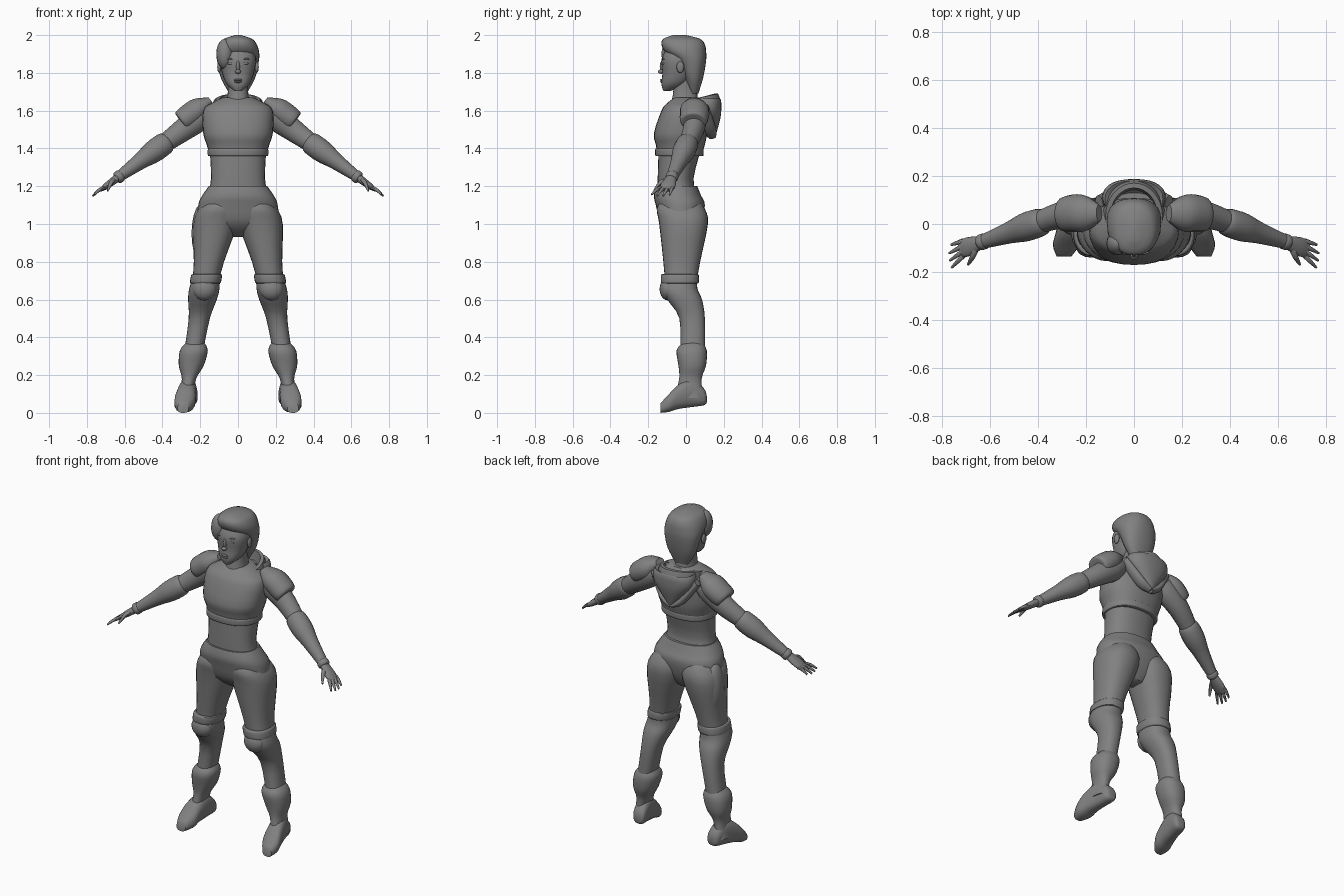
import bpy
import bmesh
from math import sin, cos, pi, copysign
from mathutils import Vector

cube = bpy.data.objects.get("Cube")
if cube:
    bpy.data.objects.remove(cube, do_unlink=True)

# One flat colour for the whole figure
grey = bpy.data.materials.new("plain_grey")
grey.use_nodes = True
grey.diffuse_color = (.22, .22, .22, 1)
grey.node_tree.nodes["Principled BSDF"].inputs["Base Color"].default_value = grey.diffuse_color

X, Y, Z = Vector((1, 0, 0)), Vector((0, 1, 0)), Vector((0, 0, 1))
parts = []


def finish(name, mesh_builder, mirror):
    """Turn a bmesh into a named object, mirrored across x when asked."""
    bmesh.ops.recalc_face_normals(mesh_builder, faces=mesh_builder.faces)
    mesh = bpy.data.meshes.new(name)
    mesh_builder.to_mesh(mesh)
    mesh_builder.free()
    mesh.materials.append(grey)
    part = bpy.data.objects.new(name, mesh)
    bpy.context.collection.objects.link(part)
    if mirror:
        part.modifiers.new("both_sides", "MIRROR")
    parts.append(part)


def skin(name, rings, mirror=False, capped=True):
    """Join successive rings of points with quads."""
    builder = bmesh.new()
    loops = [[builder.verts.new(point) for point in ring] for ring in rings]
    for low, high in zip(loops, loops[1:]):
        for i in range(len(low)):
            builder.faces.new((low[i - 1], low[i], high[i], high[i - 1]))
    if capped:
        builder.faces.new(loops[0])
        builder.faces.new(loops[-1])
    finish(name, builder, mirror)


def smooth_rows(rows, steps=3):
    """Pass a smooth curve through every column of the rows."""
    rows = [Vector(row) for row in rows]
    padded = [rows[0]] + rows + [rows[-1]]
    result = []
    for before, start, end, after in zip(padded, padded[1:], padded[2:], padded[3:]):
        leave, arrive = (end - before) / 2, (after - start) / 2
        for step in range(steps):
            t = step / steps
            ease = t * t * (3 - 2 * t)
            result.append(start.lerp(end, ease) + leave * t * (1 - t) ** 2
                          - arrive * t * t * (1 - t))
    return result + [rows[-1]]


def oval(centre, across, depth, power, sides):
    """Rounded ring spanned by two half axes."""
    def soft(value):
        return copysign(abs(value) ** (2 / power), value)
    angles = [2 * pi * i / sides for i in range(sides)]
    return [centre + across * soft(cos(a)) + depth * soft(sin(a)) for a in angles]


def body_axis(height):
    return 0


def leg_axis(height):
    """The legs splay evenly outward toward the ground."""
    return .29 - .17 * height


def upright(name, rows, axis=body_axis, power=2.3, sides=28):
    """Loft of level rings; rows hold height, half width, front and back."""
    rings = []
    for height, half, front, back in smooth_rows(rows):
        centre = Vector((axis(height), (front + back) / 2, height))
        rings.append(oval(centre, X * half, Y * (back - front) / 2, power, sides))
    skin(name, rings, mirror=axis is leg_axis)


def band(name, height, half, front, back, thickness, axis=body_axis):
    """Raised strap with bevelled edges."""
    bevel = thickness / 4
    inner = (half - bevel, front + bevel, back - bevel)
    outer = (half, front, back)
    upright(name, [(height - thickness, *inner), (height - thickness + bevel, *outer),
                   (height + thickness - bevel, *outer), (height + thickness, *inner)], axis)


def arm_axis(reach):
    """The arm slopes down in a line and bends forward past the shoulder."""
    return Vector((reach, min(.045, .14 - .34 * reach), 1.71 - .73 * reach))


def tube(name, points, radii, mirror=True, sides=18):
    """Loft along a path; radii hold pairs of depth and thickness."""
    along = (points[-1] - points[0]).normalized()
    side = (Y - along * along.dot(Y)).normalized()
    across = along.cross(side)
    rows = smooth_rows([(*point, *pair) for point, pair in zip(points, radii)])
    skin(name, [oval(Vector(row[:3]), side * row[3], across * row[4], 2, sides)
                for row in rows], mirror)


def sleeve(name, rows, lift=0):
    """Tube on the arm line; rows hold reach, depth and thickness."""
    tube(name, [arm_axis(row[0]) + Z * lift for row in rows], [row[1:] for row in rows])


def blob(name, centre, size, mirror=False):
    """Stretched ball."""
    builder = bmesh.new()
    bmesh.ops.create_uvsphere(builder, u_segments=16, v_segments=10, radius=1)
    bmesh.ops.scale(builder, vec=size, verts=builder.verts)
    bmesh.ops.translate(builder, vec=centre, verts=builder.verts)
    finish(name, builder, mirror)


# Torso: hips, narrow waist and overhanging chest plate
upright("hips", [(.93, .04, -.05, .04), (1, .2, -.13, .08), (1.1, .21, -.16, .1),
                 (1.15, .19, -.17, .08), (1.2, .155, -.16, .06)])
upright("waist", [(1.16, .16, -.15, .06), (1.24, .143, -.15, .04), (1.4, .15, -.145, .08)])
upright("chest_plate", [(1.36, .15, -.15, .08), (1.42, .166, -.16, .1), (1.48, .184, -.17, .11),
                        (1.6, .185, -.13, .11), (1.64, .14, -.1, .1), (1.67, .08, -.06, .08)])
band("chest_band", 1.38, .16, -.163, .093, .02)

# Neck, face and hair
upright("neck", [(1.6, .08, -.09, .08), (1.68, .055, -.07, .06), (1.8, .055, -.06, .06)])
upright("face", [(1.705, .02, -.12, -.08), (1.74, .06, -.13, 0), (1.8, .084, -.125, .04),
                 (1.88, .095, -.128, .06), (1.96, .06, -.08, .04)])
upright("hair", [(1.69, .045, .02, .065), (1.77, .09, -.01, .09), (1.86, .11, -.05, .106),
                 (1.91, .112, -.11, .107), (1.95, .1, -.13, .1), (1.98, .075, -.12, .075),
                 (2, .015, -.07, 0)])
blob("hair_sweep", (-.07, -.08, 1.9), (.045, .05, .08))
for side in (-1, 1):
    label = "left" if side > 0 else "right"
    blob(label + "_eye", (side * .038, -.117, 1.85), (.017, .01, .008))
    blob(label + "_brow", (side * .038, -.117, 1.874), (.024, .01, .005))
    blob(label + "_ear", (side * .1, -.03, 1.83), (.01, .02, .03))
blob("nose_bridge", (0, -.125, 1.835), (.01, .014, .03))
blob("nose_tip", (0, -.132, 1.807), (.015, .016, .012))
for lip, height in (("upper_lip", 1.763), ("lower_lip", 1.753)):
    blob(lip, (0, -.127, height), (.022, .01, .006))

# Turned-up collar, lowest at the front
collar = []
for out, lift in ((-.03, -.05), (-.02, .025), (0, .025), (.01, 0), (.015, -.06)):
    ring = []
    for angle in (pi * i / 16 for i in range(32)):
        ring.append(Vector(((.118 + out) * sin(angle), .035 - (.135 + out) * cos(angle),
                            1.635 + lift - .03 * cos(angle))))
    collar.append(ring)
skin("collar", collar, capped=False)

# Hood folded down behind the neck, ending in a point
upright("folded_hood", [(1.62, .07, .06, .13), (1.665, .12, .03, .18), (1.61, .13, .04, .187),
                        (1.55, .09, .06, .18), (1.46, .01, .12, .155)])
tube("hood_fold", [Vector((.145, .09, 1.62)), Vector((.06, .125, 1.5)), Vector((0, .14, 1.46))],
     [(.03, .02), (.035, .022), (.02, .014)])

# Thighs, shin guards and boots
upright("thigh", [(1.13, .06, -.13, .06), (1.08, .1, -.155, .1), (1, .117, -.142, .116),
                  (.8, .08, -.12, .075), (.68, .07, -.11, .055)], leg_axis)
upright("shin_guard", [(.74, .068, -.11, .06), (.66, .08, -.13, .06), (.6, .076, -.1, .085),
                       (.5, .056, -.035, .1), (.33, .05, -.03, .1)], leg_axis)
band("knee_strap", .71, .082, -.133, .068, .024, leg_axis)
blob("knee_pad", (leg_axis(.66), -.095, .655), (.064, .045, .06), mirror=True)
upright("boot_shaft", [(.37, .05, -.02, .09), (.33, .074, -.05, .11), (.25, .066, -.04, .106),
                       (.18, .038, -.036, .083), (.08, .035, -.06, .09)], leg_axis)
blob("thigh_pouch", (-.19, 0, .95), (.056, .07, .16))

# Feet: rings from heel to toe, turned slightly outward
foot = []
for depth, half, low, high in smooth_rows(
        [(.11, .02, .055, .09), (.095, .038, .04, .13), (.03, .045, .03, .18),
         (-.04, .052, .02, .15), (-.09, .054, .005, .1), (-.136, .03, 0, .05)]):
    middle = Vector((.268 - .17 * depth, depth, (low + high) / 2))
    foot.append(oval(middle, X * half, Z * (high - low) / 2, 2.6, 18))
skin("foot", foot, mirror=True)

# Arms with shoulder pads and flared gauntlets
sleeve("upper_arm", [(.15, .06, .06), (.2, .066, .07), (.3, .056, .06), (.42, .045, .045)])
sleeve("shoulder_pad", [(.145, .035, .02), (.2, .073, .06), (.25, .078, .066),
                        (.295, .07, .06), (.3, .05, .04)], lift=.05)
sleeve("gauntlet", [(.37, .045, .045), (.39, .058, .06), (.45, .06, .06), (.52, .045, .044),
                    (.64, .028, .027)])
blob("elbow_guard", arm_axis(.43) + Y * .03, (.05, .03, .04), mirror=True)
sleeve("wrist_cuff", [(.615, .026, .026), (.622, .033, .033), (.638, .033, .033),
                      (.645, .024, .024)])
sleeve("palm", [(.62, .022, .022), (.69, .04, .018), (.725, .03, .009)])

# Fingers fan out from the palm edge
for number, spread in enumerate((.024, .008, -.008, -.024)):
    knuckle = arm_axis(.71) + Y * spread * 1.3
    tip = arm_axis(.772 - abs(spread - .002) / 2) + Y * (spread * 2 - .016)
    bend = knuckle.lerp(tip, .5) + Z * .006
    tube("finger_%d" % (number + 1), [knuckle, bend, tip],
         [(size, size) for size in (.011, .009, .005)], sides=8)
tube("thumb", [arm_axis(.65), arm_axis(.67) - Y * .045, arm_axis(.69) - Y * .075 - Z * .03],
     [(size, size) for size in (.014, .012, .005)], sides=8)

# Smooth shading with crisp rims
bpy.ops.object.select_all(action="DESELECT")
for part in parts:
    part.select_set(True)
bpy.context.view_layer.objects.active = parts[0]
bpy.ops.object.shade_smooth_by_angle(angle=pi / 4)
